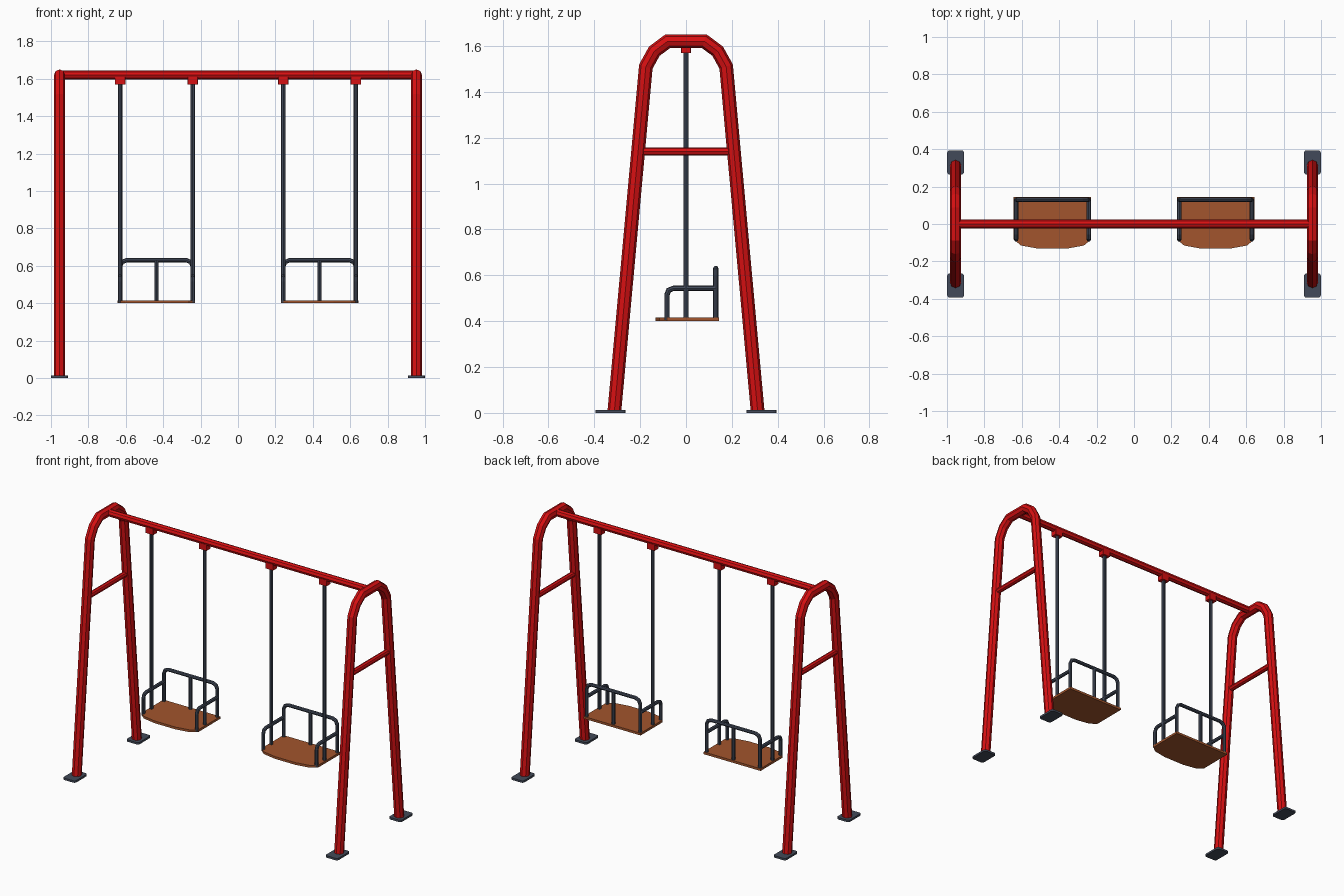
import bpy
import bmesh
import math
from mathutils import Vector

cube = bpy.data.objects.get("Cube")
if cube:
    bpy.data.objects.remove(cube, do_unlink=True)


def material(name, rgb):
    m = bpy.data.materials.new(name)
    m.use_nodes = True
    m.diffuse_color = (*rgb, 1)
    m.node_tree.nodes["Principled BSDF"].inputs["Base Color"].default_value = (*rgb, 1)
    return m


RED = material("red paint", (0.68, 0.005, 0.006))
STEEL = material("dark steel", (0.055, 0.068, 0.1))
WOOD = material("brown wood", (0.36, 0.09, 0.026))


def finish(bm, name, mat):
    bmesh.ops.recalc_face_normals(bm, faces=bm.faces)
    mesh = bpy.data.meshes.new(name)
    bm.to_mesh(mesh)
    bm.free()
    mesh.materials.append(mat)
    obj = bpy.data.objects.new(name, mesh)
    bpy.context.collection.objects.link(obj)
    return obj


def tube(name, path, normal, radius, mat, sides=8):
    """Mitred tube along a path lying in the plane with the given normal."""
    pts, normal = [Vector(p) for p in path], Vector(normal)
    bm, rings = bmesh.new(), []
    for i, p in enumerate(pts):
        before = (p - pts[i - 1]).normalized() if i else (pts[1] - p).normalized()
        after = (pts[i + 1] - p).normalized() if i < len(pts) - 1 else before
        tangent = (before + after).normalized()
        side = tangent.cross(normal) / tangent.dot(before)
        angles = [math.tau * k / sides for k in range(sides)]
        rings.append([bm.verts.new(p + radius * (math.cos(a) * side + math.sin(a) * normal))
                      for a in angles])
    for a, b in zip(rings, rings[1:]):
        for k in range(sides):
            j = (k + 1) % sides
            bm.faces.new((a[k], a[j], b[j], b[k]))
    bm.faces.new(rings[0])
    bm.faces.new(rings[-1])
    return finish(bm, name, mat)


def slab(name, outline, z, thick, mat):
    """Flat plate extruded upward from an xy outline."""
    bm = bmesh.new()
    face = bm.faces.new([bm.verts.new((x, y, z)) for x, y in outline])
    top = bmesh.ops.extrude_face_region(bm, geom=[face])["geom"]
    bmesh.ops.translate(bm, vec=(0, 0, thick),
                        verts=[v for v in top if isinstance(v, bmesh.types.BMVert)])
    return finish(bm, name, mat)


def rounded_rect(cx, cy, hx, hy, r):
    pts = []
    for q, (sx, sy) in enumerate(((1, 1), (-1, 1), (-1, -1), (1, -1))):
        for k in range(4):
            a = math.pi / 2 * (q + k / 3)
            pts.append((cx + sx * (hx - r) + r * math.cos(a),
                        cy + sy * (hy - r) + r * math.sin(a)))
    return pts


FRAME_X, BEAM_Z = 0.954, 1.62

# End frames: bent leg tube, cross brace and foot plates
half = [(-0.312, 0.01), (-0.175, 1.51), (-0.138, 1.577), (-0.08, BEAM_Z)]
arch = half + [(-y, z) for y, z in reversed(half)]
for s, label in ((-1, "right"), (1, "left")):
    x = s * FRAME_X
    tube(f"{label}_leg_frame", [(x, y, z) for y, z in arch], (1, 0, 0), 0.03, RED)
    tube(f"{label}_cross_brace", [(x, -0.2, 1.14), (x, 0.2, 1.14)], (1, 0, 0), 0.018, RED)
    for t, end in ((-1, "front"), (1, "back")):
        slab(f"{label}_{end}_foot_plate", rounded_rect(x, t * 0.329, 0.045, 0.065, 0.014),
             0, 0.013, STEEL)

# Top beam
tube("top_beam", [(-FRAME_X, 0, BEAM_Z), (FRAME_X, 0, BEAM_Z)], (0, 1, 0), 0.023, RED)

# Swings
HALF_W, ROD, SEAT_Z, SEAT_TOP = 0.194, 0.0115, 0.4, 0.415
for s, label in ((-1, "right"), (1, "left")):
    cx = s * 0.436

    # Seat board with a bowed front edge
    edge = [(0.207, 0.144), (0.207, -0.083), (0.168, -0.115), (0.075, -0.132)]
    outline = edge + [(-x, y) for x, y in reversed(edge)]
    slab(f"{label}_seat", [(cx + x, y) for x, y in outline], SEAT_Z, SEAT_TOP - SEAT_Z, WOOD)

    # Back rest hoop and its middle post
    side = [(-HALF_W, SEAT_TOP - 0.01), (-HALF_W, 0.598), (-HALF_W + 0.01, 0.62),
            (-HALF_W + 0.034, 0.63)]
    hoop = side + [(-x, z) for x, z in reversed(side)]
    tube(f"{label}_back_rest", [(cx + x, 0.13, z) for x, z in hoop], (0, 1, 0), ROD, STEEL)
    tube(f"{label}_back_post", [(cx, 0.13, SEAT_TOP - 0.01), (cx, 0.13, 0.63)],
         (0, 1, 0), ROD, STEEL)

    for t, hand in ((-1, "right"), (1, "left")):
        x = cx + t * HALF_W
        # Arm rest
        arm = [(-0.083, SEAT_TOP - 0.01), (-0.083, 0.515), (-0.075, 0.535),
               (-0.055, 0.543), (0.13, 0.543)]
        tube(f"{label}_swing_{hand}_arm_rest", [(x, y, z) for y, z in arm],
             (1, 0, 0), ROD, STEEL)
        # Hanging rod and its bracket under the beam
        tube(f"{label}_swing_{hand}_rod", [(x, 0, SEAT_TOP - 0.01), (x, 0, 1.58)],
             (1, 0, 0), ROD, STEEL)
        slab(f"{label}_swing_{hand}_bracket", rounded_rect(x, 0, 0.028, 0.021, 0.003),
             1.57, 0.04, RED)
